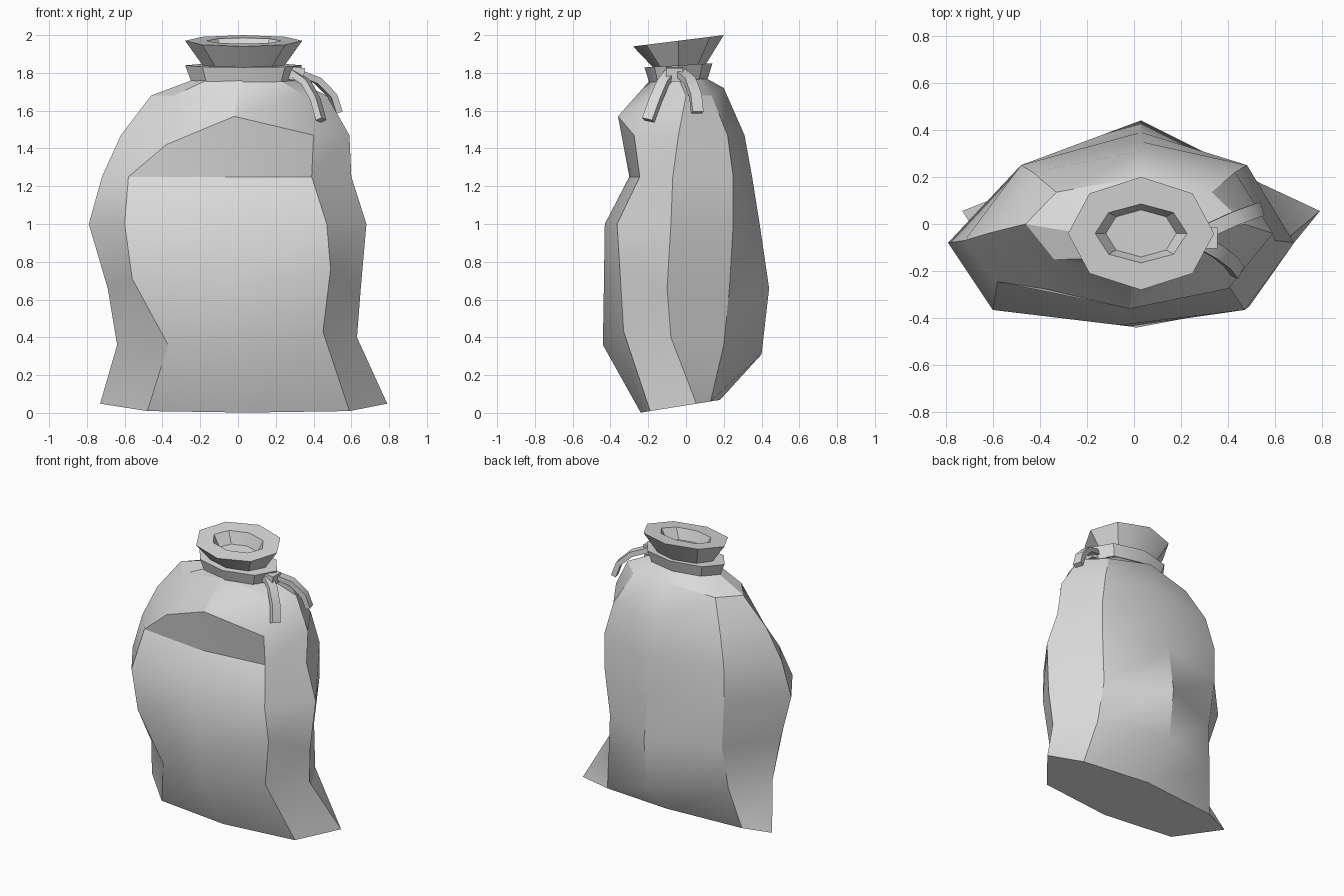
import bpy
import bmesh
from math import cos, sin, radians
from mathutils import Vector

cube = bpy.data.objects.get("Cube")
if cube:
    bpy.data.objects.remove(cube, do_unlink=True)

# Single plain cloth colour
cloth = bpy.data.materials.new("grey_cloth")
cloth.use_nodes = True
cloth.diffuse_color = (0.7, 0.7, 0.7, 1)
shader = next(n for n in cloth.node_tree.nodes if n.type == "BSDF_PRINCIPLED")
shader.inputs["Base Color"].default_value = cloth.diffuse_color
shader.inputs["Roughness"].default_value = 0.9


def loft(name, rings, closed=False):
    """Skin a list of equal-sized rings; cap the ends unless closed."""
    bm = bmesh.new()
    loops = [[bm.verts.new(point) for point in ring] for ring in rings]
    pairs = list(zip(loops, loops[1:]))
    if closed:
        pairs.append((loops[-1], loops[0]))
    else:
        bm.faces.new(loops[0][::-1])
        bm.faces.new(loops[-1])
    for low, high in pairs:
        for i in range(len(low)):
            j = (i + 1) % len(low)
            bm.faces.new((low[i], low[j], high[j], high[i]))
    bmesh.ops.recalc_face_normals(bm, faces=bm.faces)
    mesh = bpy.data.meshes.new(name)
    bm.to_mesh(mesh)
    bm.free()
    mesh.materials.append(cloth)
    obj = bpy.data.objects.new(name, mesh)
    bpy.context.collection.objects.link(obj)
    bpy.ops.object.select_all(action="DESELECT")
    obj.select_set(True)
    bpy.context.view_layer.objects.active = obj
    bpy.ops.object.shade_smooth_by_angle(angle=radians(30))
    return obj


def octagon(rx, ry, z, tilt=0.0):
    """Eight-sided oval around the neck, starting at -x and running past the front."""
    ring = []
    for i in range(8):
        a = radians(180 + 45 * i)
        y = ry * sin(a)
        ring.append(Vector((0.03 + rx * cos(a), y - 0.04, z + tilt * y)))
    return ring


def body_ring(z, left, front_left, front, front_right, right, back,
              y_side, y_corner, y_front, y_back_corner, y_back):
    """One uneven eight-sided slice of the sack."""
    points = [(left, y_side), (front_left, y_corner), (front, y_front),
              (front_right, y_corner), (right, y_side), (back, y_back_corner),
              (0.03, y_back), (-back, y_back_corner)]
    return [Vector((x, y, z)) for x, y in points]


# Sack body slices, from the base up to the shoulders
body = [
    body_ring(0.04, -.73, -.48, .05, .59, .79, .54, .055, -.19, -.24, .13, .18),
    body_ring(0.36, -.64, -.37, .01, .45, .63, .48, -.08, -.33, -.44, .20, .40),
    body_ring(0.66, -.69, -.56, -.02, .49, .65, .45, -.10, -.35, -.435, .23, .44),
    body_ring(1.00, -.79, -.60, -.06, .47, .68, .48, -.08, -.365, -.43, .25, .39),
    body_ring(1.25, -.72, -.58, -.10, .39, .60, .48, -.07, -.245, -.30, .25, .35),
    body_ring(1.47, -.62, -.38, -.02, .40, .59, .43, -.04, -.275, -.36, .22, .31),
    body_ring(1.68, -.46, -.34, .0, .35, .47, .33, .0, -.15, -.20, .135, .20),
]

# Slanted base and the sagging folds
for p in body[0]:
    p.z += 0.16 * p.y
FRONT_LEFT, FRONT, FRONT_RIGHT, RIGHT, BACK = 1, 2, 3, 4, 6
for level, column, lift in [(1, FRONT_RIGHT, .07), (1, RIGHT, .04), (1, BACK, -.05),
                            (2, FRONT_LEFT, .05), (2, FRONT_RIGHT, .1),
                            (5, FRONT, .1), (5, FRONT_LEFT, -.05),
                            (6, FRONT, .07), (6, BACK, .04)]:
    body[level][column].z += lift

# Pinched neck, flared rim and hollow mouth
neck = [
    octagon(.25, .15, 1.77),
    octagon(.21, .135, 1.83),
    octagon(.31, .24, 1.97, .125),
    octagon(.195, .125, 1.97, .125),
    octagon(.15, .10, 1.89, .1),
]
loft("sack", body + neck)

# Cord wrapped round the neck
loft("neck_cord", [
    octagon(.18, .11, 1.77, .06),
    octagon(.28, .155, 1.76, .06),
    octagon(.31, .18, 1.84, .06),
    octagon(.18, .11, 1.84, .06),
], closed=True)


def strap(name, path, side, width=0.06, thickness=0.035):
    """Flat rectangular band that follows a path."""
    pts = [Vector(p) for p in path]
    rings = []
    for i, p in enumerate(pts):
        along = (pts[min(i + 1, len(pts) - 1)] - pts[max(i - 1, 0)]).normalized()
        across = Vector(side)
        across = (across - along * across.dot(along)).normalized() * width / 2
        out = along.cross(across).normalized() * thickness / 2
        rings.append([p - across - out, p + across - out,
                      p + across + out, p - across + out])
    return loft(name, rings)


# Knot and the two loose cord ends
strap("cord_knot", [(.27, -.06, 1.80), (.35, -.06, 1.79)], (0, 1, 0), .09, .07)
strap("front_cord_end", [(.29, -.08, 1.80), (.36, -.12, 1.75),
                         (.41, -.16, 1.66), (.44, -.20, 1.55)], (.4, 1, 0))
strap("back_cord_end", [(.29, -.04, 1.81), (.42, .02, 1.76),
                        (.50, .05, 1.68), (.53, .06, 1.59)], (-.3, 1, 0))
